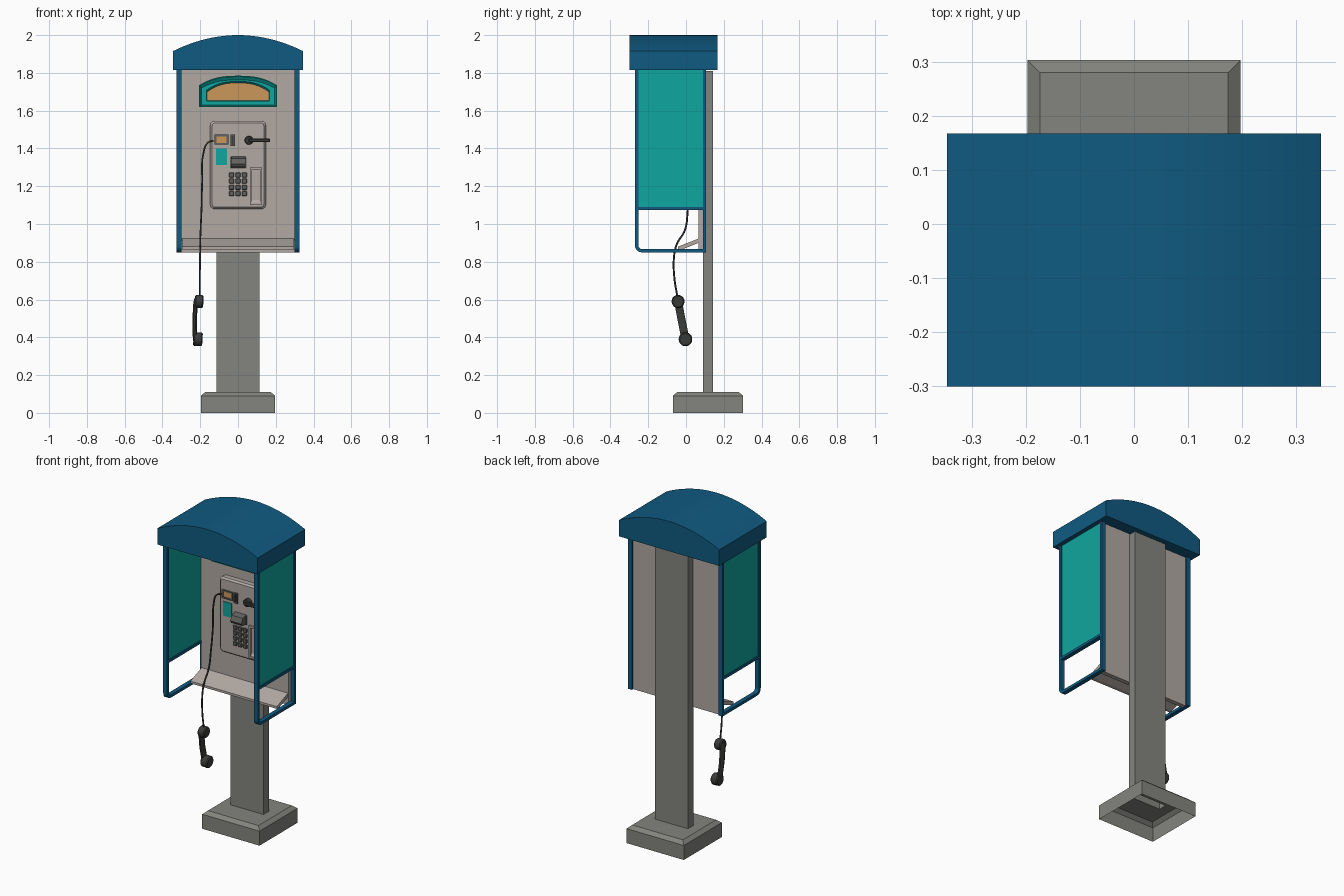
import bpy, bmesh, math
from mathutils import Vector

if "Cube" in bpy.data.objects:
    bpy.data.objects.remove(bpy.data.objects["Cube"])


def material(name, rgb):
    m = bpy.data.materials.new(name)
    m.diffuse_color = (*rgb, 1)
    m.use_nodes = True
    m.node_tree.nodes["Principled BSDF"].inputs["Base Color"].default_value = m.diffuse_color
    return m


BLUE = material("roof_blue", (0.005, 0.103, 0.22))
TEAL = material("teal", (0.005, 0.38, 0.345))
BEIGE = material("warm_grey", (0.44, 0.395, 0.365))
GREY = material("concrete_grey", (0.23, 0.23, 0.21))
ORANGE = material("amber", (0.6, 0.31, 0.105))
BLACK = material("black_plastic", (0.045, 0.045, 0.043))
STEEL = material("dark_steel", (0.12, 0.12, 0.115))


def finish(name, bm, mat, bevel=0, smooth=False):
    bmesh.ops.recalc_face_normals(bm, faces=bm.faces)
    me = bpy.data.meshes.new(name)
    bm.to_mesh(me)
    bm.free()
    me.materials.append(mat)
    ob = bpy.data.objects.new(name, me)
    bpy.context.collection.objects.link(ob)
    if bevel:
        mod = ob.modifiers.new("bevel", "BEVEL")
        mod.width, mod.segments = bevel, 1
    if smooth:
        bpy.ops.object.select_all(action="DESELECT")
        ob.select_set(True)
        bpy.context.view_layer.objects.active = ob
        bpy.ops.object.shade_smooth_by_angle(angle=math.radians(35))
    return ob


def loft(name, rings, mat, caps=(True, True), loop=False, smooth=False):
    """Join rings of equal point count with quads; optional end caps."""
    bm = bmesh.new()
    rows = [[bm.verts.new(p) for p in r] for r in rings]
    pairs = list(zip(rows, rows[1:])) + ([(rows[-1], rows[0])] if loop else [])
    for a, b in pairs:
        n = len(a)
        for i in range(n):
            bm.faces.new((a[i], a[(i + 1) % n], b[(i + 1) % n], b[i]))
    if not loop:
        for use, row in zip(caps, (rows[0], rows[-1])):
            if use:
                bm.faces.new(row)
    return finish(name, bm, mat, smooth=smooth)


def box(name, x, y, z, mat, bevel=0):
    bm = bmesh.new()
    bmesh.ops.create_cube(bm, size=1)
    for v in bm.verts:
        v.co = [(a + b) / 2 + c * (b - a) for (a, b), c in zip((x, y, z), v.co)]
    return finish(name, bm, mat, bevel)


def prism_x(name, yz, x0, x1, mat):
    return loft(name, [[(x, y, z) for y, z in yz] for x in (x0, x1)], mat)


def cylinder(name, centre, radius, depth, axis, mat, bevel=0):
    bm = bmesh.new()
    bmesh.ops.create_cone(bm, cap_ends=True, segments=20, radius1=radius,
                          radius2=radius, depth=depth)
    rot = Vector((0, 0, 1)).rotation_difference(Vector(axis))
    for v in bm.verts:
        v.co = rot @ v.co + Vector(centre)
    return finish(name, bm, mat, bevel, True)


def rect_xy(x, y0, y1, z):
    return [(-x, y0, z), (x, y0, z), (x, y1, z), (-x, y1, z)]


def rect_xz(x0, x1, z0, z1, y, r=0.0):
    """Rectangle facing front, with rounded corners when r > 0."""
    if not r:
        return [(x0, y, z0), (x1, y, z0), (x1, y, z1), (x0, y, z1)]
    corners = ((x1 - r, z1 - r, 0), (x0 + r, z1 - r, 90),
               (x0 + r, z0 + r, 180), (x1 - r, z0 + r, 270))
    return [(cx + r * math.cos(math.radians(a + d)), y,
             cz + r * math.sin(math.radians(a + d)))
            for cx, cz, a in corners for d in (0, 30, 60, 90)]


def arch(w, z0, zs, zp, y, power=2.0, n=16):
    """Flat-bottomed outline with a low arched top."""
    ts = [1 - 2 * i / n for i in range(n + 1)]
    return [(-w, y, z0), (w, y, z0)] + [
        (w * t, y, zs + (zp - zs) * (1 - abs(t) ** power)) for t in ts]


def bezel(name, x0, x1, z0, z1, rim, y_back, y_front, mat):
    """Raised rectangular rim around an opening."""
    o, i = (x0, x1, z0, z1), (x0 + rim, x1 - rim, z0 + rim, z1 - rim)
    loft(name, [rect_xz(*o, y_back), rect_xz(*o, y_front),
                rect_xz(*i, y_front), rect_xz(*i, y_back)], mat, loop=True)


# Roof, post and hollow base
loft("roof", [arch(0.345, 1.815, 1.915, 2.0, y, 2, 24) for y in (-0.30, 0.167)],
     BLUE, smooth=True)
loft("post", [rect_xy(0.113, 0.09, 0.142, z) for z in (0.11, 1.81)], GREY,
     caps=(False, True))
loft("base", [rect_xy(0.197, -0.07, 0.303, 0), rect_xy(0.197, -0.07, 0.303, 0.09),
              rect_xy(0.174, -0.047, 0.28, 0.11), rect_xy(0.113, 0.09, 0.142, 0.11)],
     GREY, caps=(False, False))

# Back panel and sloping shelf
box("back_panel", (-0.30, 0.30), (0.066, 0.094), (0.85, 1.82), BEIGE)
prism_x("shelf", [(0.067, 0.923), (-0.042, 0.88), (-0.042, 0.866), (-0.02, 0.866),
                  (0.067, 0.9)], -0.297, 0.297, BEIGE)


# Side frames with a rounded front lower corner, and their panes
def frame_outline(y0, y1, z0, z1, r):
    curve = [(y0 + r - r * math.cos(a), z0 + r - r * math.sin(a))
             for a in [math.radians(18 * i) for i in range(6)]]
    return [(y0, z1)] + curve + [(y1, z0), (y1, z1)]


for side, s in (("left", -1), ("right", 1)):
    outer = frame_outline(-0.27, 0.106, 0.85, 1.83, 0.035)
    inner = frame_outline(-0.252, 0.09, 0.867, 1.817, 0.02)
    a, b = 0.298 * s, 0.325 * s
    loft(side + "_frame", [[(x, y, z) for y, z in o] for x, o in
                           ((a, outer), (b, outer), (b, inner), (a, inner))],
         BLUE, loop=True)
    box(side + "_crossbar", sorted((a, b)), (-0.255, 0.095), (1.074, 1.09), BLUE)
    box(side + "_pane", sorted((0.306 * s, 0.318 * s)), (-0.255, 0.095),
        (1.085, 1.82), TEAL)

# Arched sign: teal surround with a recessed amber plate
sign = [(0.206, 1.62, 1.735, 1.785, 0.067), (0.206, 1.62, 1.735, 1.785, 0.035),
        (0.201, 1.625, 1.732, 1.78, 0.035), (0.192, 1.63, 1.72, 1.763, 0.047),
        (0.168, 1.65, 1.708, 1.755, 0.047), (0.162, 1.654, 1.698, 1.745, 0.06)]
loft("sign_surround", [arch(*v, power=2.6) for v in sign], TEAL, caps=(True, False))
loft("sign_plate", [arch(0.166, 1.65, 1.70, 1.747, y, 2.6) for y in (0.058, 0.062)],
     ORANGE)

# Telephone body
F = 0.025  # front of the body
loft("phone_body", [rect_xz(-0.147, 0.147, 1.08, 1.545, 0.067, 0.02),
                    rect_xz(-0.147, 0.147, 1.08, 1.545, F + 0.01, 0.02),
                    rect_xz(-0.137, 0.137, 1.09, 1.535, F, 0.015)], BEIGE)

# Screen, card slot and instruction card
bezel("screen_rim", -0.124, -0.051, 1.42, 1.473, 0.009, F + 0.002, F - 0.008, STEEL)
box("screen", (-0.116, -0.059), (F - 0.003, F + 0.002), (1.428, 1.465), ORANGE)
bezel("card_slot_rim", -0.041, -0.016, 1.412, 1.475, 0.007, F + 0.002, F - 0.01, STEEL)
box("card_slot", (-0.035, -0.022), (F - 0.003, F + 0.002), (1.418, 1.469), BLACK)
box("instruction_card", (-0.117, -0.058), (F - 0.004, F + 0.002), (1.312, 1.40), TEAL)

# Hook for the handset
cylinder("hook_base", (0.058, F - 0.014, 1.443), 0.023, 0.032, (0, 1, 0), BLACK, 0.004)
box("hook_arm", (0.055, 0.17), (F - 0.04, F - 0.018), (1.433, 1.452), BLACK, 0.004)

# Coin hood and keypad
prism_x("coin_hood", [(F + 0.002, 1.357), (-0.01, 1.347), (-0.025, 1.318),
                      (-0.015, 1.302), (F + 0.002, 1.298)], -0.036, 0.04, STEEL)
box("coin_hood_backing", (-0.042, 0.044), (F - 0.006, F + 0.002), (1.295, 1.352), STEEL)
for row in range(4):
    for col in range(3):
        x, z = 0.034 * (col - 1), 1.26 - 0.033 * row
        box(f"key_{row}_{col}", (x - 0.013, x + 0.013), (F - 0.01, F + 0.002),
            (z - 0.013, z + 0.013), STEEL, 0.003)

# Coin return pocket
bezel("coin_return_rim", 0.063, 0.128, 1.10, 1.30, 0.012, F + 0.002, F - 0.012, BEIGE)
prism_x("coin_return_ledge", [(F + 0.001, 1.11), (F - 0.009, 1.11), (F + 0.001, 1.13)],
        0.073, 0.118, BEIGE)

# Hanging cord
points = [(-0.13, 0.02, 1.442), (-0.16, 0.02, 1.43), (-0.184, 0.025, 1.37),
          (-0.19, 0.025, 1.22), (-0.193, 0.01, 1.08), (-0.198, -0.005, 0.97),
          (-0.2, -0.05, 0.89), (-0.201, -0.064, 0.82), (-0.202, -0.062, 0.72),
          (-0.203, -0.045, 0.61)]
cu = bpy.data.curves.new("cord", "CURVE")
cu.dimensions, cu.bevel_depth, cu.bevel_resolution, cu.resolution_u = "3D", 0.005, 1, 6
sp = cu.splines.new("BEZIER")
sp.bezier_points.add(len(points) - 1)
for bp, p in zip(sp.bezier_points, points):
    bp.co, bp.handle_left_type, bp.handle_right_type = p, "AUTO", "AUTO"
cu.materials.append(BLACK)
cord = bpy.data.objects.new("cord", cu)
bpy.context.collection.objects.link(cord)

# Handset: two cups joined by a handle
cylinder("ear_cup", (-0.206, -0.042, 0.59), 0.034, 0.046, (1, 0, -0.06), BLACK, 0.006)
cylinder("mouth_cup", (-0.212, -0.003, 0.39), 0.036, 0.048, (1, 0, -0.06), BLACK, 0.006)
spine = [(-0.22, -0.045, 0.605), (-0.225, -0.039, 0.575), (-0.23, -0.023, 0.49),
         (-0.228, -0.007, 0.41), (-0.225, -0.002, 0.38)]
loft("handset_handle", [[(x + 0.013 * math.cos(a), y + 0.023 * math.sin(a), z)
                         for a in [math.radians(22.5 + 45 * i) for i in range(8)]]
                        for x, y, z in spine], BLACK, smooth=True)
